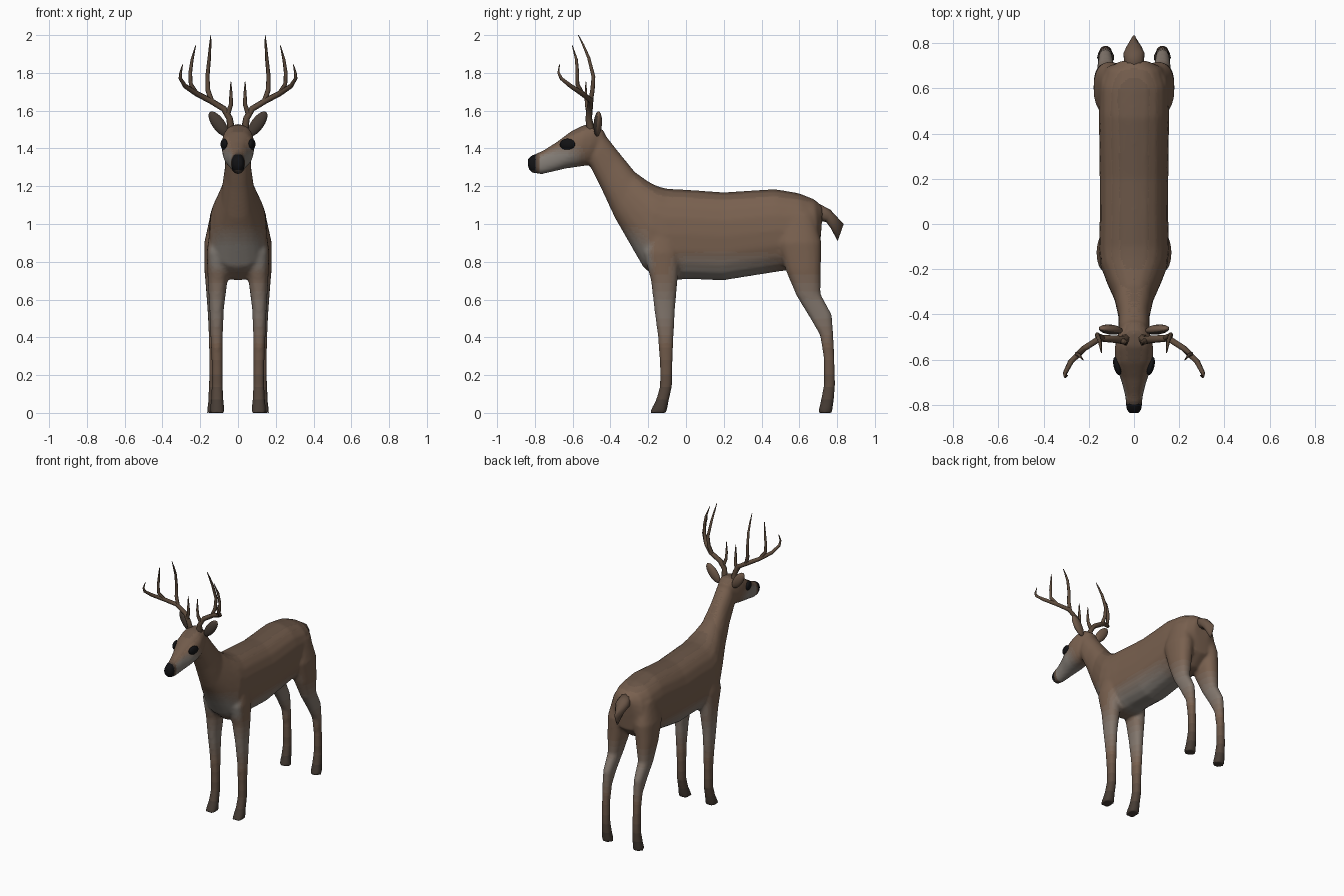
import bpy, bmesh, math
from mathutils import Vector


def material(name, col):
    m = bpy.data.materials.new(name)
    m.diffuse_color = (*col, 1)
    return m


def mix(a, b, t):
    return tuple(p + (q - p) * t for p, q in zip(a, b))


BROWN, PALE, DARK = (0.19, 0.118, 0.078), (0.24, 0.215, 0.19), (0.035, 0.03, 0.026)
STEPS = 6
coat = [material(f"coat_pale_{i}", mix(BROWN, PALE, i / STEPS)) for i in range(STEPS + 1)]
coat += [material(f"coat_dark_{i}", mix(BROWN, DARK, i / STEPS)) for i in range(1, STEPS + 1)]
black = material("black", (0.006, 0.006, 0.007))
antler_mat = material("antler", (0.11, 0.07, 0.045))


def loft(bm, sections, side=0, n=20):
    """Skin oval rings; each section is (y0, z0, y1, z1, x centre, half width)."""
    rings = []
    for y0, z0, y1, z1, xc, hw in sections:
        ring = []
        for i in range(n):
            a = math.tau * i / n
            c, s = (math.copysign(abs(f) ** 0.85, f) for f in (math.cos(a), math.sin(a)))
            ring.append(bm.verts.new((xc * side + hw * s,
                                      (y0 + y1) / 2 + (y0 - y1) / 2 * c,
                                      (z0 + z1) / 2 + (z0 - z1) / 2 * c)))
        rings.append(ring)
    for r, q in zip(rings, rings[1:]):
        for i in range(n):
            j = (i + 1) % n
            bm.faces.new((r[i], r[j], q[j], q[i]))
    bm.faces.new(rings[0])
    bm.faces.new(rings[-1])


def finish(bm, name, mats):
    bmesh.ops.recalc_face_normals(bm, faces=bm.faces)
    me = bpy.data.meshes.new(name)
    bm.to_mesh(me)
    bm.free()
    ob = bpy.data.objects.new(name, me)
    bpy.context.collection.objects.link(ob)
    for m in mats:
        me.materials.append(m)
    for p in me.polygons:
        p.use_smooth = True
    return ob


# Torso and neck, from rump to throat: top point, bottom point
torso = [
    (0.725, 1.09, 0.715, 0.95, 0, 0.06), (0.68, 1.13, 0.705, 0.84, 0, 0.125),
    (0.60, 1.163, 0.62, 0.76, 0, 0.155), (0.47, 1.185, 0.50, 0.75, 0, 0.155),
    (0.20, 1.168, 0.20, 0.702, 0, 0.152), (0.0, 1.182, 0.02, 0.708, 0, 0.152),
    (-0.10, 1.187, -0.14, 0.70, 0, 0.155), (-0.15, 1.20, -0.225, 0.77, 0, 0.148),
    (-0.20, 1.225, -0.30, 0.90, 0, 0.122), (-0.27, 1.275, -0.375, 1.03, 0, 0.088),
    (-0.36, 1.385, -0.445, 1.18, 0, 0.07), (-0.43, 1.475, -0.51, 1.31, 0, 0.068)]
# Head, from nape to nose
head = [
    (-0.43, 1.49, -0.47, 1.36, 0, 0.055), (-0.48, 1.53, -0.52, 1.31, 0, 0.076),
    (-0.54, 1.525, -0.57, 1.303, 0, 0.087), (-0.61, 1.49, -0.64, 1.293, 0, 0.082),
    (-0.68, 1.437, -0.70, 1.278, 0, 0.057), (-0.76, 1.387, -0.765, 1.263, 0, 0.038),
    (-0.82, 1.362, -0.815, 1.27, 0, 0.034), (-0.838, 1.345, -0.835, 1.29, 0, 0.024)]
# Legs, from shoulder or hip to hoof: front point, back point
front_leg = [
    (-0.19, 1.00, -0.04, 1.00, 0.09, 0.055), (-0.225, 0.85, -0.03, 0.85, 0.10, 0.066),
    (-0.185, 0.70, -0.045, 0.70, 0.108, 0.052), (-0.168, 0.55, -0.058, 0.55, 0.113, 0.038),
    (-0.148, 0.40, -0.066, 0.40, 0.113, 0.032), (-0.138, 0.25, -0.072, 0.25, 0.11, 0.029),
    (-0.138, 0.14, -0.074, 0.14, 0.11, 0.03), (-0.158, 0.07, -0.09, 0.07, 0.11, 0.033),
    (-0.193, 0.0, -0.103, 0.0, 0.11, 0.04)]
hind_leg = [
    (0.51, 1.06, 0.68, 1.05, 0.09, 0.055), (0.48, 0.90, 0.718, 0.90, 0.106, 0.073),
    (0.53, 0.75, 0.714, 0.77, 0.116, 0.062), (0.585, 0.62, 0.712, 0.63, 0.124, 0.043),
    (0.658, 0.50, 0.772, 0.52, 0.126, 0.033), (0.71, 0.41, 0.78, 0.42, 0.126, 0.029),
    (0.728, 0.30, 0.785, 0.30, 0.126, 0.027), (0.73, 0.15, 0.79, 0.15, 0.126, 0.028),
    (0.713, 0.06, 0.782, 0.06, 0.126, 0.032), (0.698, 0.0, 0.773, 0.0, 0.126, 0.04)]

# Body: overlapping lofts fused into one smooth skin
bm = bmesh.new()
loft(bm, torso)
loft(bm, head)
for side in (-1, 1):
    loft(bm, front_leg, side)
    loft(bm, hind_leg, side)
body = finish(bm, "body", [])
bpy.context.view_layer.objects.active = body
fuse = body.modifiers.new("fuse", 'REMESH')
fuse.mode, fuse.voxel_size = 'VOXEL', 0.011
relax = body.modifiers.new("relax", 'SMOOTH')
relax.factor, relax.iterations = 0.5, 5
for name in ("fuse", "relax"):
    bpy.ops.object.modifier_apply(modifier=name)

# Coat shading: pale belly, chest and muzzle, dark shins, forehead and nose
me = body.data
me.materials.clear()
for m in coat + [black]:
    me.materials.append(m)


def ramp(v, lo, hi):
    return max(0.0, min(1.0, (v - lo) / (hi - lo)))


for p in me.polygons:
    p.use_smooth = True
    x, y, z = p.center
    n = p.normal
    belly = ramp(z, 0.86, 0.74) * ramp(z, 0.6, 0.7) * ramp(y, 0.56, 0.4) * ramp(y, -0.1, 0)
    chest = ramp(n.y, -0.2, -0.7) * ramp(z, 0.72, 0.8) * ramp(z, 1.0, 0.88) * ramp(y, -0.1, -0.2)
    muzzle = ramp(y, -0.53, -0.62) * ramp(z, 1.43, 1.36) * ramp(n.z, 0.6, 0.2)
    inner = 0.6 * ramp(z, 0.75, 0.6) * ramp(z, 0.35, 0.5)
    pale = max(belly, chest, muzzle, inner)
    back = 0.35 * ramp(n.z, 0.5, 1) * ramp(z, 1.1, 1.15)
    dark = max(0.85 * ramp(z, 0.38, 0.03), back, 0.9 * ramp(y, -0.77, -0.8))
    if y < -0.795 and z > 1.285:
        p.material_index = len(coat)
    elif dark > 0.05:
        k = round(dark * STEPS)
        p.material_index = STEPS + k if k else 0
    else:
        p.material_index = round(pale * STEPS)

# Tail
bm = bmesh.new()
loft(bm, [(0.69, 1.115, 0.69, 1.02, 0, 0.045), (0.765, 1.075, 0.742, 1.01, 0, 0.048),
          (0.795, 1.042, 0.765, 0.98, 0, 0.034), (0.835, 1.0, 0.803, 0.91, 0, 0.008)], n=10)
finish(bm, "tail", [coat[STEPS + 2]])


def ellipsoid(name, loc, size, tilt, turn, side, mats):
    bm = bmesh.new()
    bmesh.ops.create_uvsphere(bm, u_segments=16, v_segments=10, radius=1)
    ob = finish(bm, name, mats)
    ob.location = (loc[0] * side, loc[1], loc[2])
    ob.scale = size
    ob.rotation_euler = (0, tilt * side, turn * side)
    return ob


for side, tag in ((-1, "right"), (1, "left")):
    # Ears with dark inner face
    ear = ellipsoid(f"ear_{tag}", (0.103, -0.467, 1.53), (0.034, 0.022, 0.078),
                    math.radians(36), math.radians(6), side, [coat[STEPS + 1], coat[STEPS + 5]])
    for p in ear.data.polygons:
        p.material_index = int(p.normal.y < -0.3)
    # Eyes
    ellipsoid(f"eye_{tag}", (0.074, -0.628, 1.422), (0.016, 0.042, 0.03),
              0, math.radians(-14), side, [black])

# Antlers: main beam and three tines per side, points are (x, y, z, radius)
branches = [
    [(0.036, -0.505, 1.50, .021), (0.045, -0.515, 1.56, .018), (0.075, -0.51, 1.61, .017),
     (0.15, -0.505, 1.655, .016), (0.22, -0.55, 1.69, .015), (0.28, -0.61, 1.73, .013),
     (0.305, -0.66, 1.77, .010), (0.304, -0.675, 1.80, .007), (0.293, -0.67, 1.845, .002)],
    [(0.14, -0.505, 1.65, .014), (0.16, -0.495, 1.71, .013), (0.162, -0.49, 1.78, .011),
     (0.152, -0.515, 1.88, .009), (0.147, -0.545, 1.95, .006), (0.144, -0.57, 2.0, .002)],
    [(0.22, -0.55, 1.69, .013), (0.25, -0.575, 1.74, .011), (0.253, -0.575, 1.80, .010),
     (0.243, -0.58, 1.87, .008), (0.224, -0.602, 1.945, .002)],
    [(0.055, -0.515, 1.58, .014), (0.038, -0.525, 1.63, .011), (0.037, -0.53, 1.68, .009),
     (0.038, -0.53, 1.755, .002)]]
cu = bpy.data.curves.new("antlers", 'CURVE')
cu.dimensions, cu.bevel_depth, cu.bevel_resolution, cu.use_fill_caps = '3D', 1.0, 1, True
for side in (-1, 1):
    for pts in branches:
        sp = cu.splines.new('POLY')
        sp.points.add(len(pts) - 1)
        for q, (x, y, z, r) in zip(sp.points, pts):
            q.co, q.radius = (x * side, y, z, 1), r
        sp.use_smooth = True
cu.materials.append(antler_mat)
bpy.context.collection.objects.link(bpy.data.objects.new("antlers", cu))
